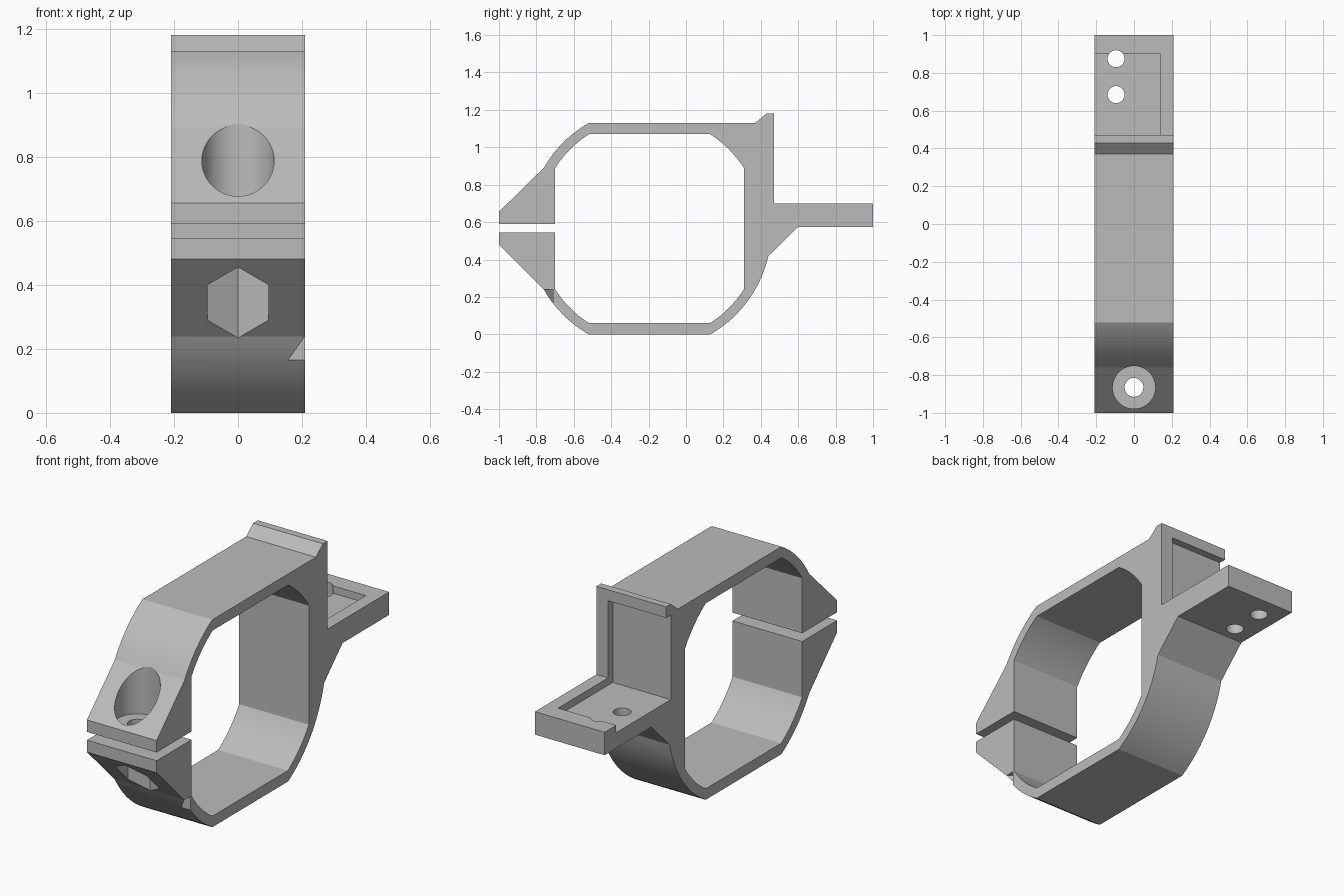
import bpy, bmesh
from math import sin, cos, radians
from mathutils import Matrix

if "Cube" in bpy.data.objects:
    bpy.data.objects.remove(bpy.data.objects["Cube"])

HALF = 0.21            # half the width of the bracket
CY, CZ = -0.195, 0.565  # centre of the ring
BOLT_Y = -0.865

grey = bpy.data.materials.new("plain grey")
grey.use_nodes = True
grey.diffuse_color = (0.5, 0.5, 0.5, 1)
grey.node_tree.nodes["Principled BSDF"].inputs["Base Color"].default_value = (0.5, 0.5, 0.5, 1)


def make_object(name, bm):
    bmesh.ops.recalc_face_normals(bm, faces=bm.faces)
    mesh = bpy.data.meshes.new(name)
    bm.to_mesh(mesh)
    bm.free()
    mesh.materials.append(grey)
    obj = bpy.data.objects.new(name, mesh)
    bpy.context.collection.objects.link(obj)
    return obj


def prism(name, points, depth):
    """Close a flat outline of 3D points and sweep it along depth."""
    bm = bmesh.new()
    face = bm.faces.new([bm.verts.new(p) for p in points])
    swept = bmesh.ops.extrude_face_region(bm, geom=[face])["geom"]
    verts = [v for v in swept if isinstance(v, bmesh.types.BMVert)]
    bmesh.ops.translate(bm, vec=depth, verts=verts)
    return make_object(name, bm)


def box(name, low, high):
    (x0, y0, z0), (x1, y1, z1) = low, high
    return prism(name, [(x0, y0, z0), (x1, y0, z0), (x1, y1, z0), (x0, y1, z0)], (0, 0, z1 - z0))


def column(name, x, y, radius, z0, z1, sides=48):
    """Upright round or many-sided column, first corner on +y."""
    ring = [radians(90 + 360 * i / sides) for i in range(sides)]
    return prism(name, [(x + radius * cos(a), y + radius * sin(a), z0) for a in ring], (0, 0, z1 - z0))


def arc(radius, start, end, steps=12):
    angles = [radians(start + (end - start) * i / steps) for i in range(steps + 1)]
    return [(CY + radius * cos(a), CZ + radius * sin(a)) for a in angles]


# Side outline: upper jaw, ring top, back plate, shelf, ring bottom, lower jaw
outline = [(-1, 0.59), (-1, 0.655)]
outline += arc(0.652, 150, 120)
outline += [(0.37, 1.13), (0.43, 1.18), (0.47, 1.18), (0.47, 0.70),
            (1, 0.70), (1, 0.575), (0.60, 0.575)]
outline += arc(0.652, -13, -60, 18)
outline += arc(0.652, -120, -150)
outline += [(-1, 0.48), (-1, 0.545), (-0.70, 0.545)]
# Inner opening, back round to the upper jaw
for middle in (-135, -45, 45, 135):
    outline += arc(0.60, middle - 12.3, middle + 12.3)
outline.append((-0.70, 0.59))
bracket = prism("clamp_bracket", [(-HALF, y, z) for y, z in outline], (2 * HALF, 0, 0))

# Cutters: bolt hole, screw head seat, nut seat, pockets, shelf holes, notch
cutters = [
    column("bolt_hole", 0, BOLT_Y, 0.05, 0.2, 1.1),
    column("screw_head_seat", 0, BOLT_Y, 0.113, 0.64, 1.1),
    column("nut_seat", 0, BOLT_Y, 0.11, 0.1, 0.50, 6),
    box("shelf_pocket", (-0.3, 0.43, 0.66), (0.14, 0.90, 0.8)),
    box("back_plate_pocket", (-0.3, 0.43, 0.66), (0.14, 0.6, 1.12)),
    column("inner_shelf_hole", -0.095, 0.685, 0.045, 0.5, 0.8),
    column("outer_shelf_hole", -0.095, 0.875, 0.045, 0.5, 0.8),
    prism("corner_notch", [(0.155, -0.71, 0.1), (0.23, -0.78, 0.1), (0.23, -0.71, 0.1)],
          (0, 0, 0.14)),
]

bpy.context.view_layer.objects.active = bracket
bracket.select_set(True)
for cutter in cutters:
    cutter.hide_render = True
    cut = bracket.modifiers.new(cutter.name, 'BOOLEAN')
    cut.operation = 'DIFFERENCE'
    cut.solver = 'EXACT'
    cut.object = cutter
    bpy.ops.object.modifier_apply(modifier=cut.name)
for cutter in cutters:
    bpy.data.objects.remove(cutter)

# Smooth the arcs and bores, keep the other edges crisp
bpy.ops.object.shade_smooth_by_angle(angle=radians(12))
